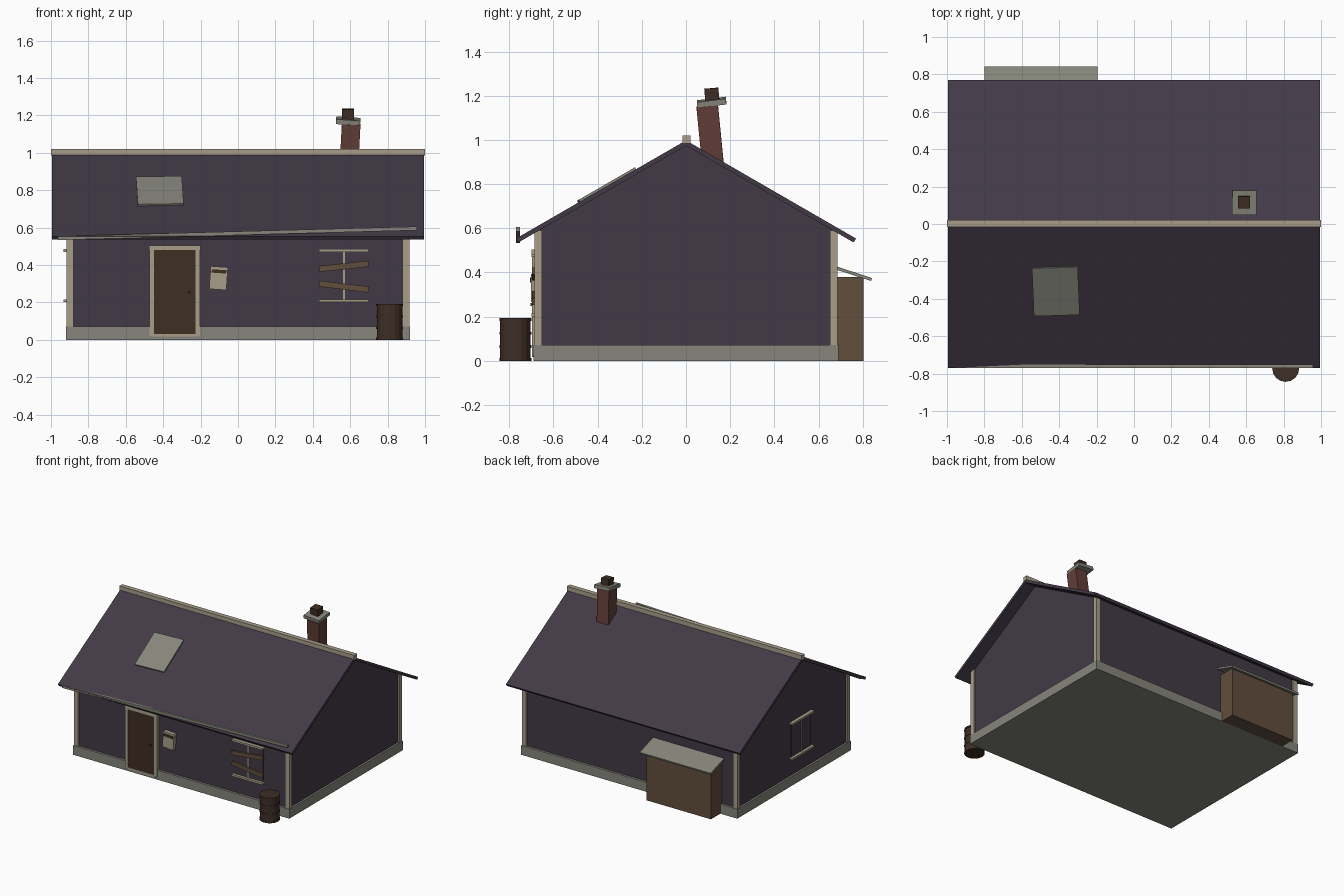
import bpy, bmesh
from math import radians, cos, sin, tan
from mathutils import Matrix, Vector, Euler

cube = bpy.data.objects.get("Cube")
if cube:
    bpy.data.objects.remove(cube, do_unlink=True)


def material(name, r, g, b):
    def lin(c):
        c /= 255
        return c / 12.92 if c < 0.04 else ((c + 0.055) / 1.055) ** 2.4
    m = bpy.data.materials.new(name)
    m.use_nodes = True
    col = (lin(r), lin(g), lin(b), 1)
    m.diffuse_color = col
    m.node_tree.nodes["Principled BSDF"].inputs["Base Color"].default_value = col
    return m


PURPLE = material("dusky_purple", 66, 58, 71)
STONE = material("grey_stone", 134, 134, 124)
TRIM = material("cream_trim", 168, 157, 138)
WOOD = material("old_wood", 98, 78, 60)
DARK = material("dark_brown", 62, 46, 35)
RUST = material("barrel_rust", 62, 46, 38)
BRICK = material("red_brick", 98, 62, 56)


def finish(name, bm, mat):
    bmesh.ops.recalc_face_normals(bm, faces=bm.faces)
    me = bpy.data.meshes.new(name)
    bm.to_mesh(me)
    bm.free()
    me.materials.append(mat)
    ob = bpy.data.objects.new(name, me)
    bpy.context.collection.objects.link(ob)
    return ob


def box(name, centre, size, mat, rot=(0, 0, 0), frame=Matrix()):
    bm = bmesh.new()
    bmesh.ops.create_cube(bm, size=1)
    ob = finish(name, bm, mat)
    turn = Euler([radians(a) for a in rot]).to_matrix().to_4x4()
    ob.data.transform(Matrix.Diagonal((*size, 1)))
    ob.matrix_world = frame @ Matrix.Translation(centre) @ turn
    return ob


def prism(name, profile, half, mat):
    """Extrude a (y, z) profile along x."""
    bm = bmesh.new()
    face = bm.faces.new([bm.verts.new((-half, y, z)) for y, z in profile])
    ext = bmesh.ops.extrude_face_region(bm, geom=[face])
    moved = [v for v in ext["geom"] if isinstance(v, bmesh.types.BMVert)]
    bmesh.ops.translate(bm, verts=moved, vec=(2 * half, 0, 0))
    return finish(name, bm, mat)


def cylinder(name, x, y, z0, z1, radius, mat, sides=16):
    bm = bmesh.new()
    bmesh.ops.create_cone(bm, cap_ends=True, segments=sides, radius1=radius,
                          radius2=radius, depth=z1 - z0)
    ob = finish(name, bm, mat)
    ob.location = (x, y, (z0 + z1) / 2)
    return ob


# House shell
SLOPE = tan(radians(30))
PEAK, EAVE, THICK = 0.998, 0.77, 0.024
WX, WY = 0.905, 0.672
wall_top = PEAK - THICK - WY * SLOPE
prism("walls", [(-WY, 0.01), (WY, 0.01), (WY, wall_top),
                (0, PEAK - THICK), (-WY, wall_top)], WX, PURPLE)
drop = EAVE * SLOPE
inner = EAVE - 0.012
prism("roof", [(0, PEAK), (EAVE, PEAK - drop), (inner, PEAK - THICK - inner * SLOPE),
               (0, PEAK - THICK), (-inner, PEAK - THICK - inner * SLOPE),
               (-EAVE, PEAK - drop)], 0.995, PURPLE)
box("ridge_cap", (0, 0.003, 1.003), (2, 0.036, 0.034), TRIM)
box("foundation", (0, 0, 0.036), (1.84, 1.38, 0.072), STONE)

# Corner posts
for sx in (-1, 1):
    for sy in (-1, 1):
        box("corner_post", (sx * 0.899, sy * 0.669, 0.33),
            (0.037, 0.034, 0.52), TRIM)

# Sagging gutter
box("gutter", (-0.002, -0.76, 0.57), (1.92, 0.018, 0.02), STONE, (0, -1.55, 0))

# Patch lying on the front roof slope
patch_y = -0.357
patch_frame = (Matrix.Translation((-0.418, patch_y, PEAK + patch_y * SLOPE))
               @ Matrix.Rotation(radians(30), 4, "X"))
box("roof_patch", (0, 0, 0.004), (0.245, 0.295, 0.012), STONE, (0, 0, 2), patch_frame)

# Leaning chimney
lean = (5.6, 3, 0)
box("chimney_stack", (0.597, 0.111, 1.0), (0.1, 0.098, 0.31), BRICK, lean)
box("chimney_cap", (0.589, 0.116, 1.17), (0.13, 0.132, 0.026), STONE, (7, 4, 0))
box("chimney_pot", (0.588, 0.117, 1.204), (0.064, 0.064, 0.06), DARK, (5, 1, 0))

# Door with frame
DX = -0.338
box("door", (DX, -0.675, 0.255), (0.225, 0.036, 0.45), DARK)
for side in (-1, 1):
    box("door_jamb", (DX + side * 0.123, -0.68, 0.255), (0.025, 0.036, 0.47), TRIM)
box("door_head", (DX, -0.68, 0.492), (0.276, 0.04, 0.024), TRIM)
box("door_sill", (DX, -0.68, 0.025), (0.25, 0.034, 0.014), TRIM)
box("door_knob", (DX + 0.078, -0.697, 0.255), (0.014, 0.012, 0.014), DARK)

# Crooked letter box
letter = Matrix.Translation((-0.104, -0.684, 0.33)) @ Matrix.Rotation(radians(4), 4, "Y")
box("letter_box", (0, 0, 0), (0.092, 0.034, 0.122), TRIM, frame=letter)
box("letter_slot", (0, -0.018, 0.036), (0.078, 0.006, 0.018), DARK, frame=letter)


# Windows, facing local -y
def window(frame):
    box("window_pane", (0, 0, 0.343), (0.24, 0.012, 0.26), PURPLE, frame=frame)
    box("window_mullion", (0, -0.006, 0.343), (0.01, 0.012, 0.26), TRIM, frame=frame)
    for z in (0.209, 0.477):
        box("window_sill", (0, -0.009, z), (0.265, 0.036, 0.015), TRIM, frame=frame)


front = Matrix.Translation((0.566, -WY, 0))
window(front)
window(Matrix.Translation((-WX, -0.1, 0)) @ Matrix.Rotation(radians(-90), 4, "Z"))
for z, tilt in ((0.393, -6), (0.285, 7)):
    box("window_board", (0, -0.018, z), (0.265, 0.014, 0.032), WOOD, (0, tilt, 0), front)

# Barrel with hoops
BX, BY = 0.811, -0.772
cylinder("barrel", BX, BY, 0, 0.19, 0.069, RUST)
for z in (0.006, 0.065, 0.125, 0.187):
    cylinder("barrel_hoop", BX, BY, z - 0.006, z + 0.006, 0.072, RUST)

# Lean-to at the back
box("lean_to", (-0.5, 0.736, 0.19), (0.55, 0.136, 0.38), WOOD)
box("lean_to_roof", (-0.497, 0.758, 0.395), (0.605, 0.172, 0.014), STONE, (-18, 0, 0))
